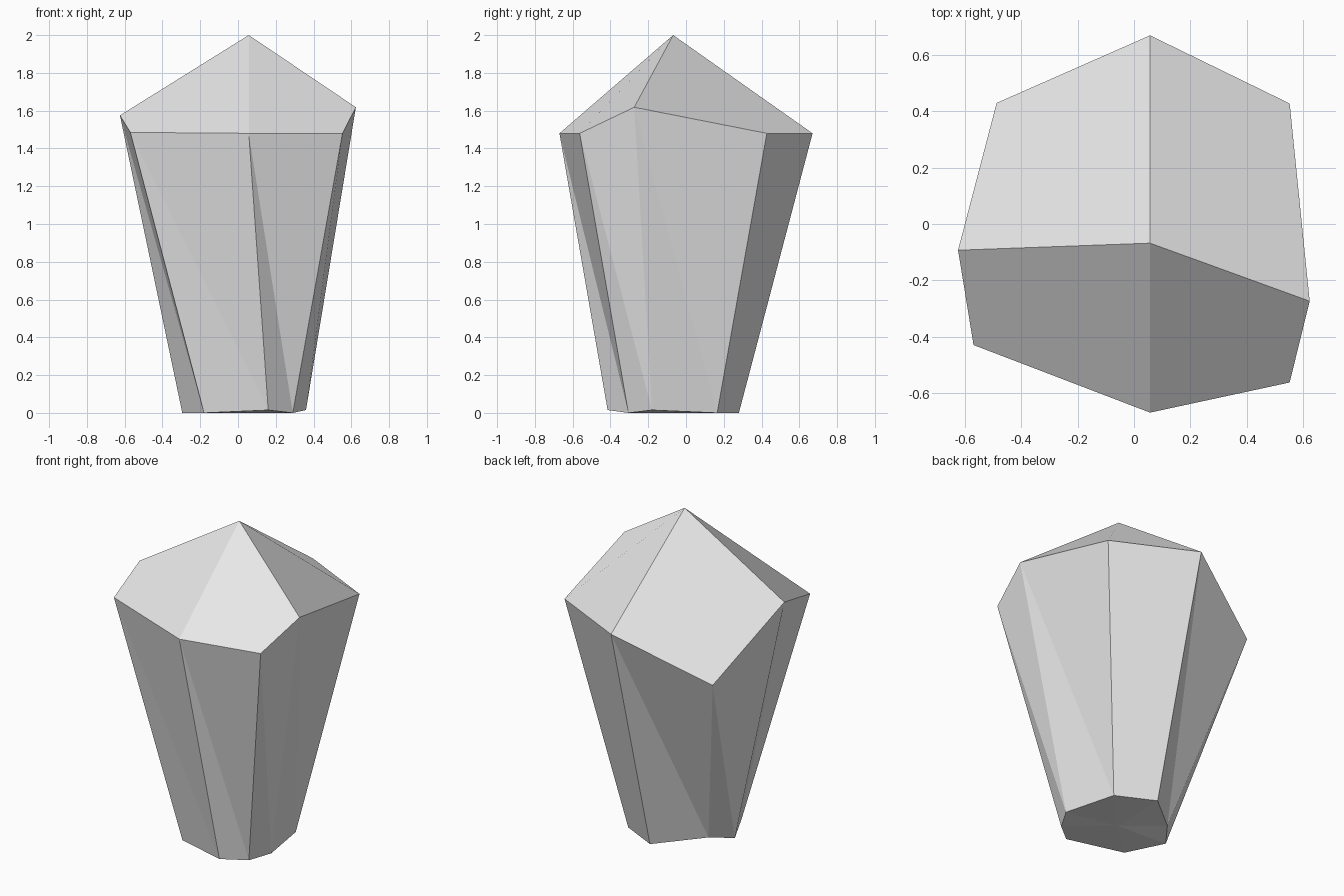
import bpy
import bmesh

cube = bpy.data.objects.get("Cube")
if cube:
    bpy.data.objects.remove(cube, do_unlink=True)

# Plain grey stone
stone = bpy.data.materials.new("pale_grey_stone")
stone.use_nodes = True
grey = (0.8, 0.8, 0.8, 1)
stone.diffuse_color = grey
stone.node_tree.nodes["Principled BSDF"].inputs["Base Color"].default_value = grey

# Shoulder and foot outlines, anticlockwise from the front corner
shoulder = [(0.057, -0.67, 1.48), (0.553, -0.563, 1.48), (0.624, -0.274, 1.618),
            (0.553, 0.428, 1.48), (0.057, 0.67, 1.48), (-0.488, 0.43, 1.21),
            (-0.625, -0.093, 1.575), (-0.57, -0.43, 1.485)]
foot = [(0.16, -0.415, 0.015), (0.29, -0.305, 0), (0.36, -0.18, 0.015),
        (0.29, 0.165, 0), (0.057, 0.28, 0), (-0.2, 0.06, 0.027),
        (-0.295, -0.068, 0), (-0.18, -0.3, 0)]

bm = bmesh.new()
top = [bm.verts.new(p) for p in shoulder]
base = [bm.verts.new(p) for p in foot]
tip = bm.verts.new((0.057, -0.068, 2))
base_centre = bm.verts.new((0.05, -0.09, 0))

# Tapered sides, each creased from its upper corner to the next foot, and underside fan
count = len(top)
for i in range(count):
    j = (i + 1) % count
    bm.faces.new((base[j], top[j], top[i]))
    bm.faces.new((base[j], top[i], base[i]))
    bm.faces.new((base_centre, base[j], base[i]))

# Four broad facets meet at the tip
for i in range(0, count, 2):
    bm.faces.new((tip, top[i], top[i + 1], top[(i + 2) % count]))

bmesh.ops.recalc_face_normals(bm, faces=bm.faces)
mesh = bpy.data.meshes.new("crystal")
bm.to_mesh(mesh)
bm.free()
mesh.materials.append(stone)
crystal = bpy.data.objects.new("crystal", mesh)
bpy.context.collection.objects.link(crystal)
